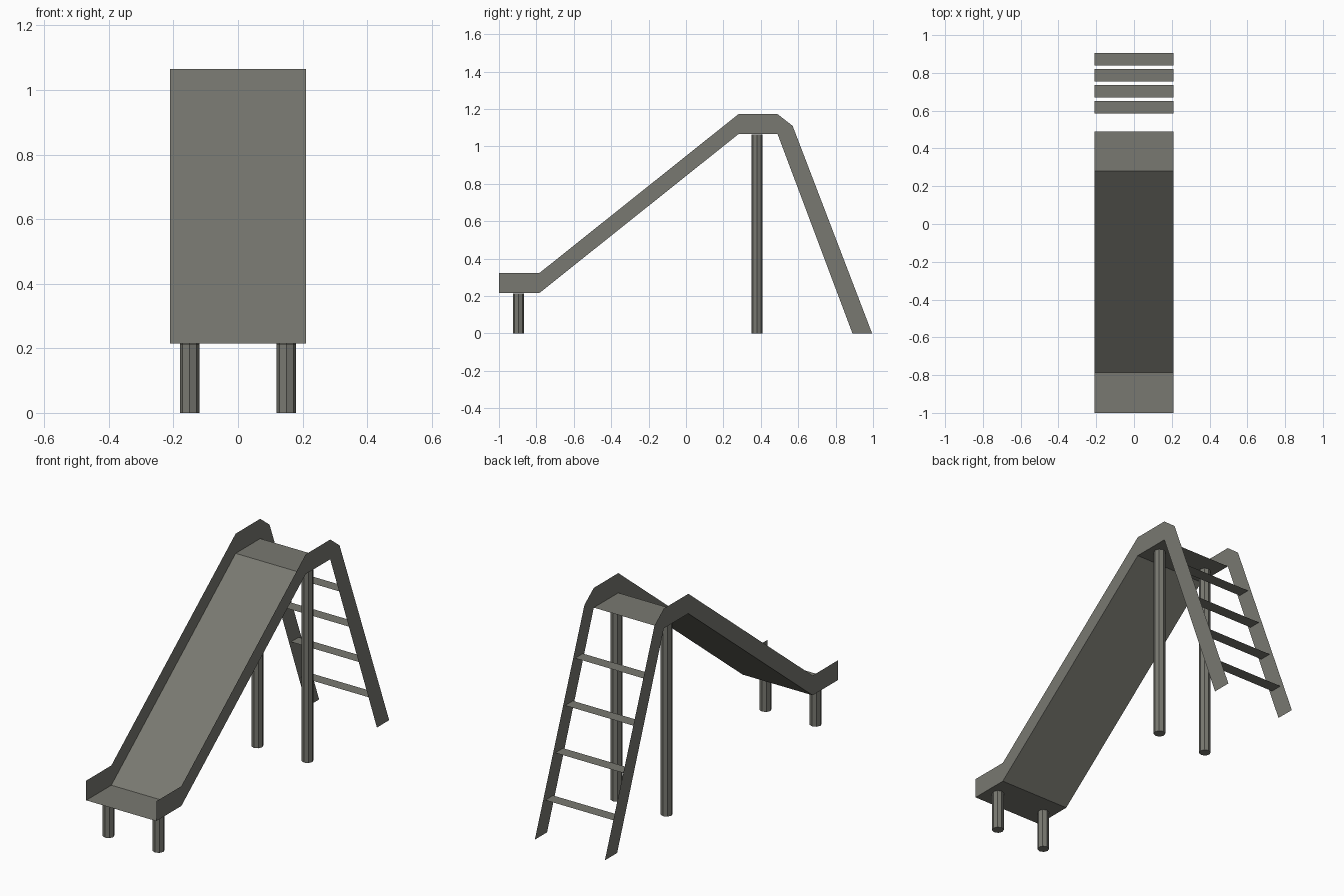
import bpy

if "Cube" in bpy.data.objects:
    bpy.data.objects.remove(bpy.data.objects["Cube"], do_unlink=True)

HALF_W = 0.21
LOW, HIGH = 0.215, 1.065

# Single painted-metal colour
grey = bpy.data.materials.new("warm_grey")
grey.use_nodes = True
colour = (0.19, 0.19, 0.165, 1)
grey.diffuse_color = colour
bsdf = next(n for n in grey.node_tree.nodes if n.type == "BSDF_PRINCIPLED")
bsdf.inputs["Base Color"].default_value = colour


def sheet(name, verts, faces):
    mesh = bpy.data.meshes.new(name)
    mesh.from_pydata(verts, [], faces)
    mesh.materials.append(grey)
    obj = bpy.data.objects.new(name, mesh)
    bpy.context.collection.objects.link(obj)
    return obj


def strip(name, path):
    """Sweep a (y, z) path across the full width."""
    verts = [(x, y, z) for y, z in path for x in (-HALF_W, HALF_W)]
    faces = [(i, i + 1, i + 3, i + 2) for i in range(0, len(verts) - 2, 2)]
    return sheet(name, verts, faces)


def leg(name, x, y, top):
    bpy.ops.mesh.primitive_cylinder_add(vertices=8, radius=0.03, depth=top,
                                        location=(x, y, top / 2))
    obj = bpy.context.object
    obj.name = name
    obj.data.materials.append(grey)


# Chute with run-out and top platform
bed = [(-1, LOW), (-0.785, LOW), (0.28, HIGH), (0.49, HIGH)]
strip("slide_bed", bed)

# Side rails: follow the chute, then come down as ladder stiles
upper = [(y, z + 0.107) for y, z in bed] + [(0.57, 1.11), (0.995, 0)]
outline = bed + [(0.89, 0)] + upper[::-1]

for side, sign in (("left", 1), ("right", -1)):
    verts = [(sign * HALF_W, y, z) for y, z in outline]
    loop = list(range(len(verts)))
    sheet(side + "_rail", verts, [loop if sign > 0 else loop[::-1]])
    leg(side + "_front_leg", sign * 0.15, -0.895, LOW - 0.001)
    leg(side + "_tower_leg", sign * 0.15, 0.38, HIGH - 0.001)

# Flat ladder rungs
for i in range(4):
    y, z = 0.617 + i * 0.085, 0.852 - i * 0.224
    strip("rung_%d" % (i + 1), [(y - 0.033, z), (y + 0.033, z)])
